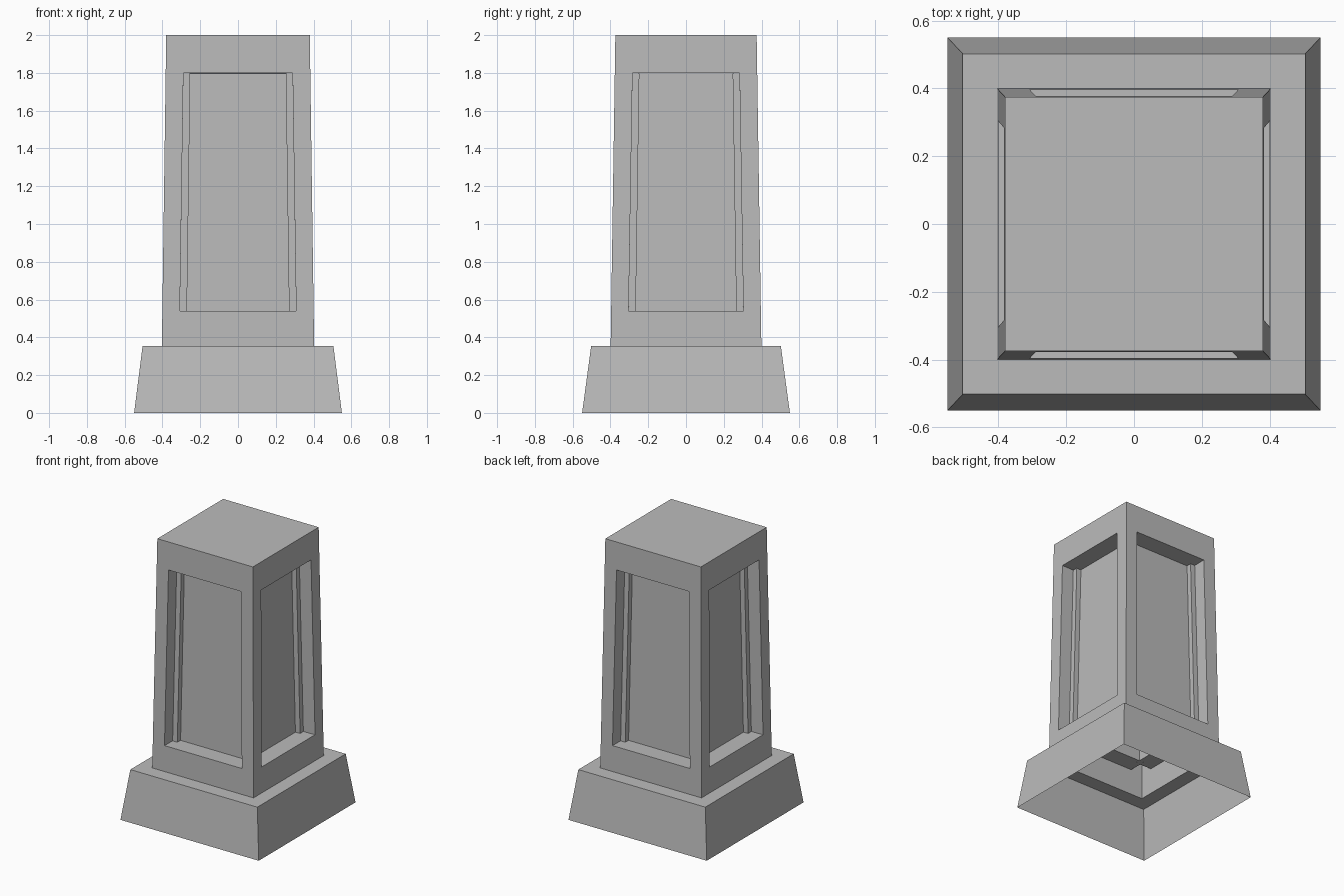
import bpy
import bmesh
from mathutils import Vector

cube = bpy.data.objects.get("Cube")
if cube:
    bpy.data.objects.remove(cube, do_unlink=True)

stone = bpy.data.materials.new("grey stone")
stone.use_nodes = True
stone.diffuse_color = (0.5, 0.5, 0.5, 1)
stone.node_tree.nodes["Principled BSDF"].inputs["Base Color"].default_value = (0.5, 0.5, 0.5, 1)

LEDGE_Z, TOP_Z = 0.355, 2.0
PANEL_LOW, PANEL_HIGH = 0.54, 1.8
PANEL_MARGIN, PANEL_DEPTH = 0.132, 0.13


def ring(bm, hx, hy, z):
    """Rectangle of four vertices, counter-clockwise from above."""
    return [bm.verts.new((sx * hx, sy * hy, z))
            for sx, sy in ((-1, -1), (1, -1), (1, 1), (-1, 1))]


def bridge(bm, low, high):
    """Four outward walls between two rings."""
    return [bm.faces.new((low[i], low[(i + 1) % 4], high[(i + 1) % 4], high[i]))
            for i in range(4)]


def finish(bm, name):
    bm.normal_update()
    mesh = bpy.data.meshes.new(name)
    bm.to_mesh(mesh)
    bm.free()
    mesh.materials.append(stone)
    obj = bpy.data.objects.new(name, mesh)
    bpy.context.collection.objects.link(obj)


# Plinth: sloping open-bottomed skirt with a flat ledge around the shaft
bm = bmesh.new()
foot = ring(bm, 0.55, 0.55, 0)
rim = ring(bm, 0.505, 0.502, LEDGE_Z)
inner = ring(bm, 0.403, 0.399, LEDGE_Z)
bridge(bm, foot, rim)
bridge(bm, rim, inner)
finish(bm, "plinth")

# Shaft: hollow tapered column closed at the top
bm = bmesh.new()
base = ring(bm, 0.403, 0.399, LEDGE_Z)
crown = ring(bm, 0.38, 0.374, TOP_Z)
walls = bridge(bm, base, crown)
bm.faces.new(crown)
bm.normal_update()

# Recessed panel in each wall
for wall in walls:
    bmesh.ops.inset_individual(bm, faces=[wall], thickness=PANEL_MARGIN)
    corners = sorted(wall.verts, key=lambda v: v.co.z)
    lows, highs = corners[:2], corners[2:]
    for low in lows:
        # Slide both ends of each panel side along its own slope
        high = min(highs, key=lambda v: (v.co - low.co).length)
        a, b = low.co.copy(), high.co.copy()
        low.co = a.lerp(b, (PANEL_LOW - a.z) / (b.z - a.z))
        high.co = a.lerp(b, (PANEL_HIGH - a.z) / (b.z - a.z))
    inward = -wall.normal.copy()
    panel = bmesh.ops.extrude_discrete_faces(bm, faces=[wall])["faces"][0]
    bmesh.ops.translate(bm, verts=panel.verts[:], vec=inward * PANEL_DEPTH)
finish(bm, "shaft")
